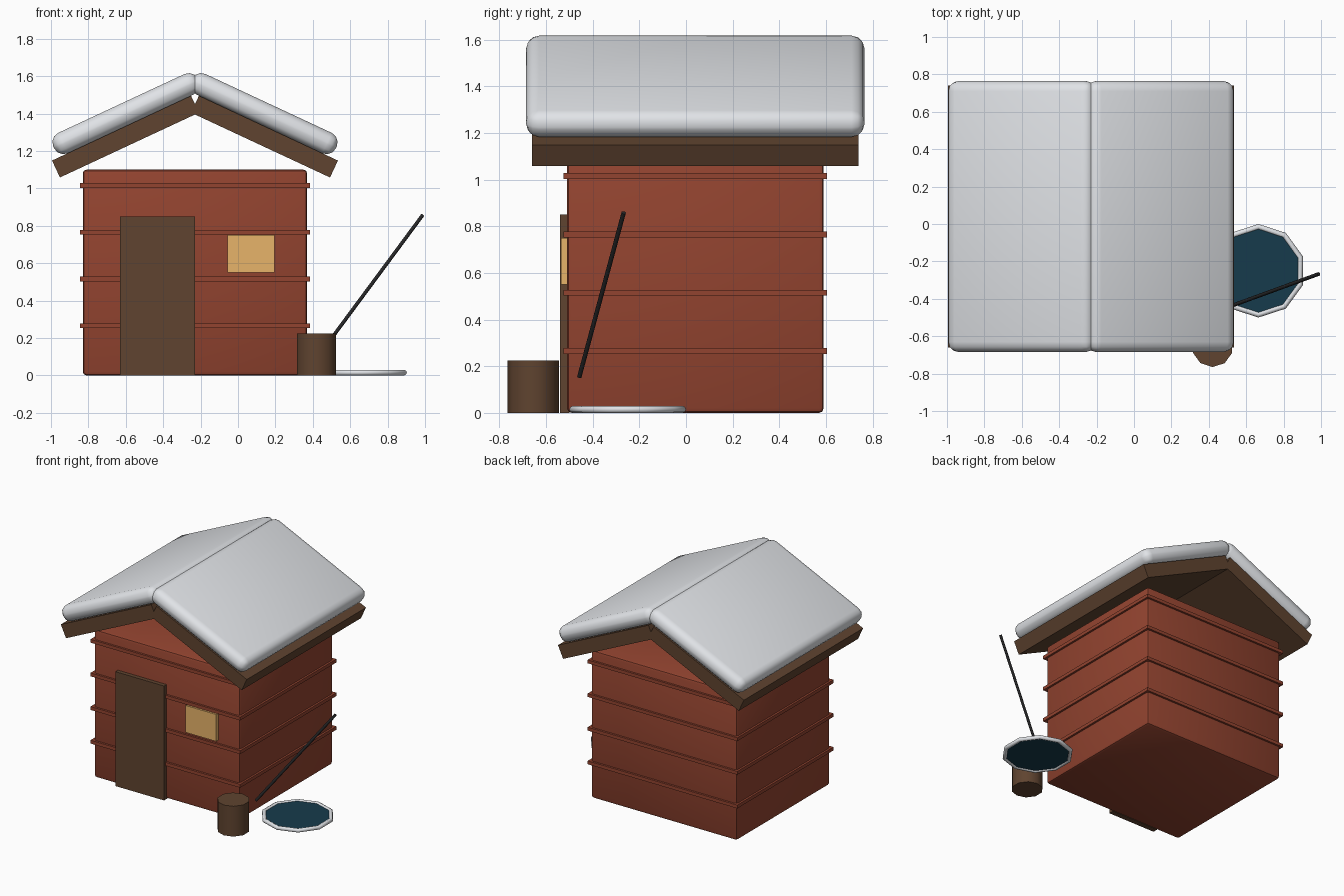
import bpy
import math
from mathutils import Vector

if "Cube" in bpy.data.objects:
    bpy.data.objects.remove(bpy.data.objects["Cube"])


def material(name, r, g, b):
    m = bpy.data.materials.new(name)
    m.use_nodes = True
    m.diffuse_color = (r, g, b, 1)
    m.node_tree.nodes["Principled BSDF"].inputs["Base Color"].default_value = (r, g, b, 1)
    return m


red = material("red_paint", 0.29, 0.057, 0.029)
wood = material("dark_wood", 0.115, 0.057, 0.029)
snow = material("snow_white", 0.76, 0.78, 0.81)
amber = material("lit_window", 1.0, 0.57, 0.18)
water = material("cold_water", 0.008, 0.043, 0.072)
black = material("rod_black", 0.02, 0.02, 0.021)

CX, CY = -0.23, 0.04  # centre of the hut


def finish(name, mat, smooth=None):
    ob = bpy.context.object
    ob.name = name
    ob.data.materials.append(mat)
    if smooth:
        bpy.ops.object.shade_smooth_by_angle(angle=math.radians(smooth))
    return ob


def box(name, mat, loc, size, bevel=0, segments=3, tilt=0):
    bpy.ops.mesh.primitive_cube_add(size=1, location=loc)
    ob = bpy.context.object
    ob.scale = size
    bpy.ops.object.transform_apply(location=False, rotation=False, scale=True)
    ob.rotation_euler.y = tilt
    finish(name, mat)
    if bevel:
        mod = ob.modifiers.new("rounded_edges", "BEVEL")
        mod.width = bevel
        mod.segments = segments
        bpy.ops.object.modifier_apply(modifier=mod.name)
        bpy.ops.object.shade_smooth_by_angle(angle=math.radians(40))
    return ob


def cylinder(name, mat, loc, radius, height, sides, smooth=None):
    bpy.ops.mesh.primitive_cylinder_add(vertices=sides, radius=radius, depth=height, location=loc)
    return finish(name, mat, smooth)


# Walls with raised horizontal battens
box("walls", red, (CX, CY, 0.55), (1.2, 1.1, 1.1), 0.02, 2)
for i in range(4):
    box(f"batten_{i + 1}", red, (CX, CY, 0.265 + 0.25 * i), (1.23, 1.13, 0.025))

# Door and window
box("door", wood, (-0.43, -0.52, 0.425), (0.4, 0.04, 0.85))
box("window", amber, (0.07, -0.52, 0.65), (0.25, 0.03, 0.2))

# Gable roof: a board and a snow slab on each slope
PITCH = math.radians(25)


def slope_slab(name, mat, side, along, above, size, bevel=0):
    x = along * math.cos(PITCH) + above * math.sin(PITCH)
    z = 1.45 - along * math.sin(PITCH) + above * math.cos(PITCH)
    box(name, mat, (CX + side * x, CY, z), size, bevel, 3, side * PITCH)


for label, side in (("left", 1), ("right", -1)):
    slope_slab(f"roof_board_{label}", wood, side, 0.41, 0, (0.82, 1.4, 0.1))
    slope_slab(f"roof_snow_{label}", snow, side, 0.355, 0.11, (0.855, 1.45, 0.12), 0.055)

# Stump seat
cylinder("stump", wood, (0.42, -0.655, 0.1125), 0.11, 0.225, 10, 40)

# Ice hole with a snowy rim
POOL = Vector((0.665, -0.25, 0.015))
bpy.ops.mesh.primitive_torus_add(location=POOL, rotation=(0, 0, math.pi / 2), major_segments=10,
                                 minor_segments=8, major_radius=0.235, minor_radius=0.015)
finish("pool_rim", snow, 50)
cylinder("pool_water", water, POOL, 0.235, 0.012, 10)

# Fishing rod leaning out over the hole
low, tip = Vector((0.468, -0.457, 0.155)), Vector((0.988, -0.267, 0.858))
rod = cylinder("fishing_rod", black, (low + tip) / 2, 0.01, (tip - low).length, 8, 50)
rod.rotation_euler = (tip - low).to_track_quat("Z", "Y").to_euler()
